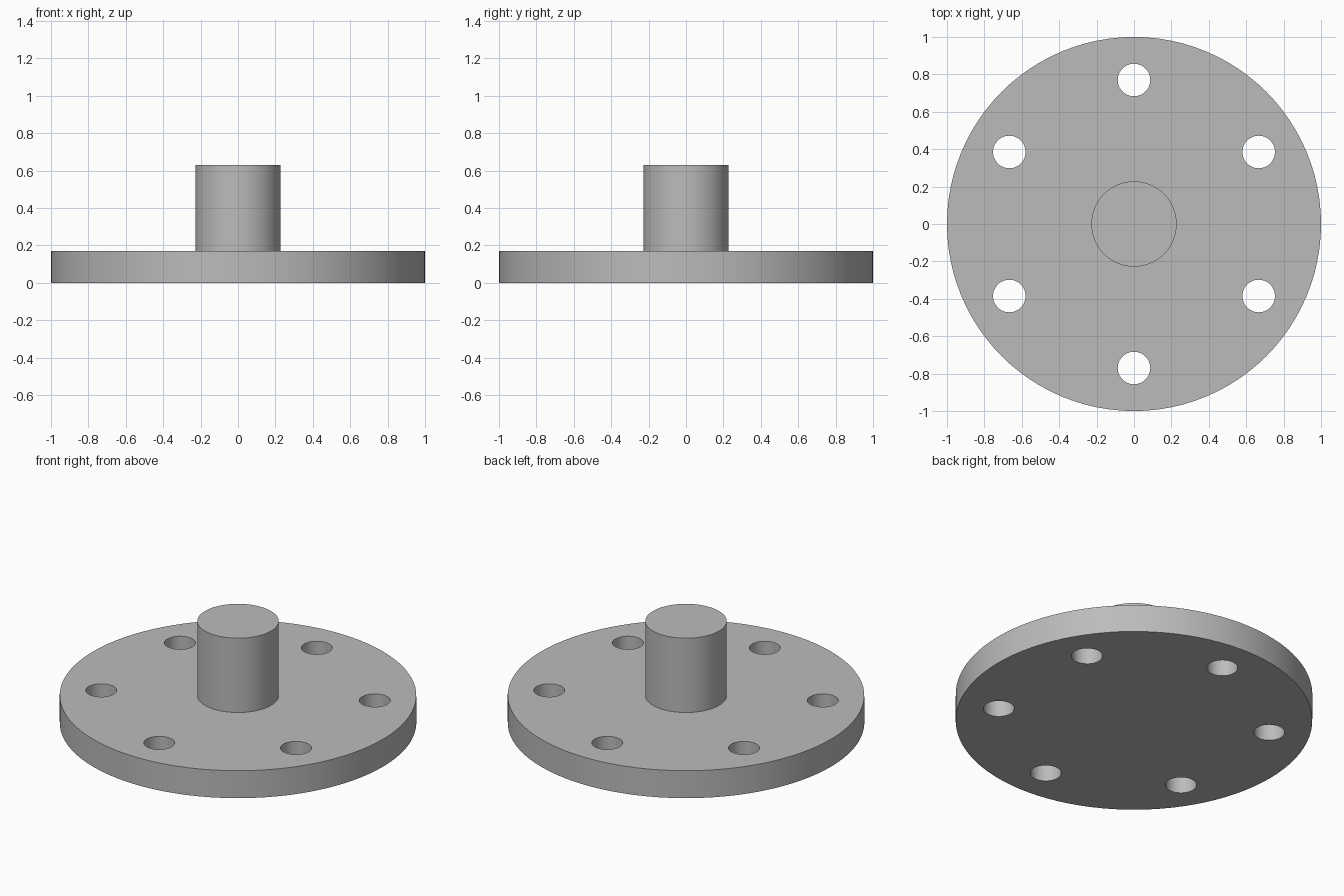
import bpy
import math

cube = bpy.data.objects.get("Cube")
if cube:
    bpy.data.objects.remove(cube, do_unlink=True)

FLANGE_RADIUS, FLANGE_TOP = 1.0, 0.17
HUB_RADIUS, HUB_TOP = 0.228, 0.63
HOLE_RADIUS, BOLT_CIRCLE, HOLE_COUNT = 0.087, 0.77, 6

# Plain grey metal
grey = bpy.data.materials.new("grey_metal")
grey.use_nodes = True
colour = (0.5, 0.5, 0.5, 1)
grey.diffuse_color = colour
grey.node_tree.nodes["Principled BSDF"].inputs["Base Color"].default_value = colour


def cylinder(name, radius, bottom, top, x=0, y=0, sides=96):
    bpy.ops.mesh.primitive_cylinder_add(
        vertices=sides, radius=radius, depth=top - bottom,
        location=(x, y, (bottom + top) / 2))
    obj = bpy.context.object
    obj.name = obj.data.name = name
    obj.data.materials.append(grey)
    return obj


def smooth(obj):
    bpy.ops.object.select_all(action="DESELECT")
    obj.select_set(True)
    bpy.context.view_layer.objects.active = obj
    bpy.ops.object.shade_smooth_by_angle(angle=math.radians(30))


# Round base flange
flange = cylinder("flange", FLANGE_RADIUS, 0, FLANGE_TOP)

# Ring of through holes for bolts
for i in range(HOLE_COUNT):
    angle = math.pi / 2 + i * math.tau / HOLE_COUNT
    cutter = cylinder("bolt_hole_cutter", HOLE_RADIUS, -0.1, FLANGE_TOP + 0.1,
                      BOLT_CIRCLE * math.cos(angle), BOLT_CIRCLE * math.sin(angle), 48)
    cutter.hide_render = True
    cut = flange.modifiers.new("bolt_hole", "BOOLEAN")
    cut.operation = "DIFFERENCE"
    cut.solver = "EXACT"
    cut.object = cutter
    bpy.context.view_layer.objects.active = flange
    bpy.ops.object.modifier_apply(modifier=cut.name)
    bpy.data.objects.remove(cutter, do_unlink=True)
smooth(flange)

# Solid central hub
hub = cylinder("hub", HUB_RADIUS, FLANGE_TOP, HUB_TOP)
smooth(hub)
